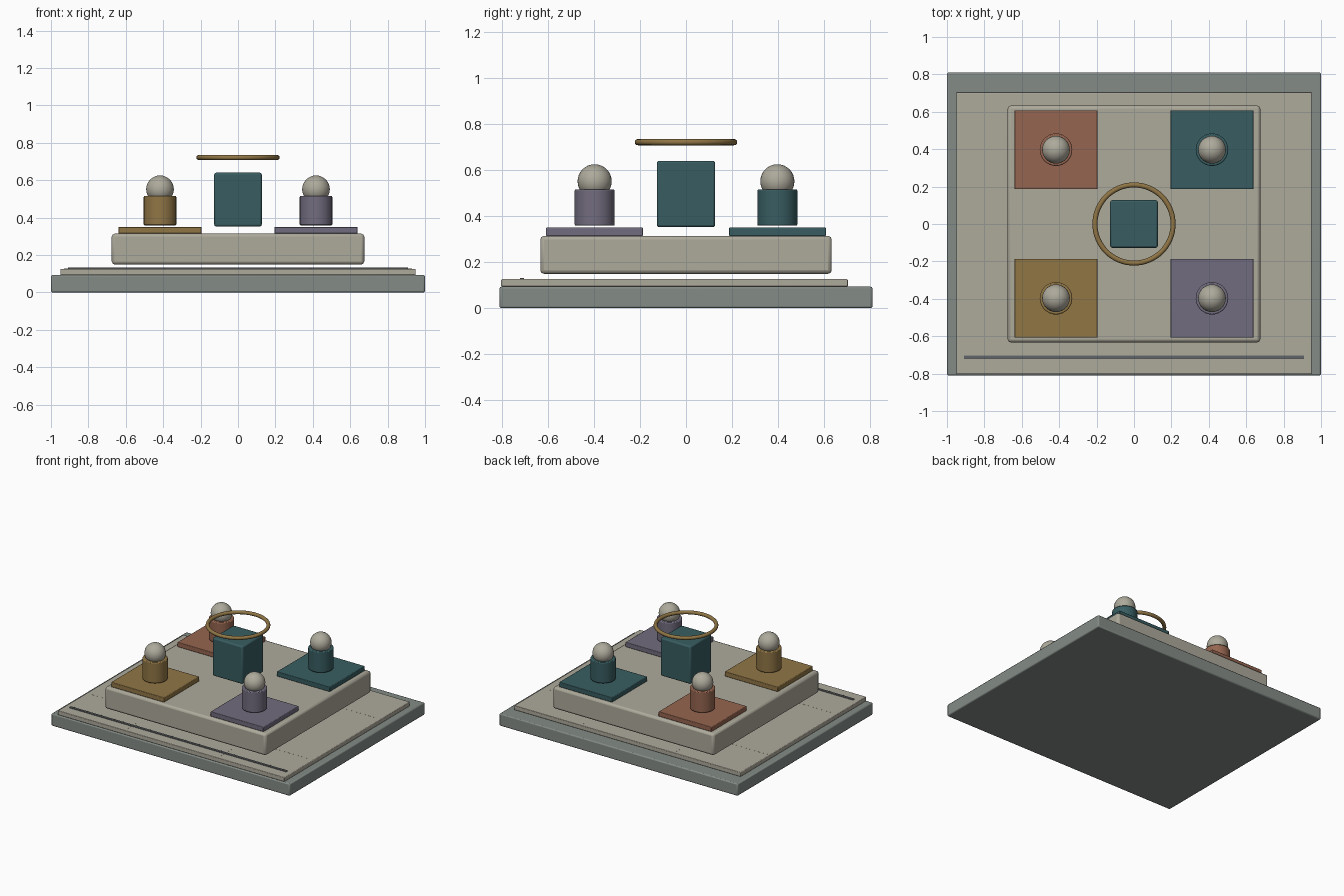
import bpy
from math import radians

if "Cube" in bpy.data.objects:
    bpy.data.objects.remove(bpy.data.objects["Cube"])


def material(name, rgb):
    m = bpy.data.materials.new(name)
    m.diffuse_color = (*rgb, 1)
    m.use_nodes = True
    m.node_tree.nodes["Principled BSDF"].inputs["Base Color"].default_value = m.diffuse_color
    return m


SLATE = material("slate", (0.23, 0.26, 0.24))
STONE = material("stone", (0.42, 0.40, 0.33))
DARK = material("dark", (0.12, 0.13, 0.14))
OCHRE = material("ochre", (0.28, 0.18, 0.06))
VIOLET = material("violet", (0.17, 0.15, 0.21))
TEAL = material("teal", (0.04, 0.11, 0.12))
CLAY = material("clay", (0.30, 0.13, 0.08))


def finish(name, mat, bevel=0.0, segments=2):
    ob = bpy.context.object
    ob.name = name
    ob.data.materials.append(mat)
    if bevel:
        mod = ob.modifiers.new("bevel", 'BEVEL')
        mod.width = bevel
        mod.segments = segments
        mod.limit_method = 'ANGLE'
    bpy.ops.object.shade_smooth_by_angle(angle=radians(35))
    return ob


def box(name, mat, x, y, z, bevel=0.0):
    """Box from (min, max) ranges on each axis."""
    spans = (x, y, z)
    bpy.ops.mesh.primitive_cube_add(size=1, location=[(a + b) / 2 for a, b in spans])
    bpy.context.object.scale = [b - a for a, b in spans]
    bpy.ops.object.transform_apply(location=False, rotation=False, scale=True)
    return finish(name, mat, bevel)


# Base, and the floor plate shifted towards the front
box("base", SLATE, (-1, 1), (-0.81, 0.81), (0, 0.093), 0.008)
box("floor_plate", STONE, (-0.95, 0.95), (-0.803, 0.703), (0.093, 0.126), 0.004)

# Thin floor seams and the raised front strip
for i, s in enumerate((-1, 1)):
    box(f"seam_long_{i}", STONE, (-0.93, 0.93), (s * 0.405 - 0.0525, s * 0.405 - 0.0475), (0.12, 0.1265))
    box(f"seam_cross_{i}", STONE, (s * 0.39 - 0.0025, s * 0.39 + 0.0025), (-0.79, 0.69), (0.12, 0.1265))
box("front_strip", DARK, (-0.91, 0.91), (-0.722, -0.703), (0.12, 0.132), 0.002)

# Raised platform
box("platform", STONE, (-0.675, 0.675), (-0.633, 0.633), (0.149, 0.314), 0.016)

# Four corner pads, each with a ball-topped peg
corners = [("front_left", -1, -1, OCHRE), ("front_right", 1, -1, VIOLET),
           ("back_left", -1, 1, CLAY), ("back_right", 1, 1, TEAL)]
for tag, sx, sy, mat in corners:
    cx, cy = sx * 0.417, sy * 0.397
    box("pad_" + tag, mat, (cx - 0.222, cx + 0.222), (cy - 0.211, cy + 0.211), (0.314, 0.35), 0.004)
    bpy.ops.mesh.primitive_cylinder_add(vertices=32, radius=0.087, depth=0.158,
                                        location=(cx, cy, 0.437))
    finish("peg_" + tag, mat, 0.006)
    bpy.ops.mesh.primitive_uv_sphere_add(segments=32, ring_count=16, radius=0.074,
                                         location=(cx, cy, 0.551))
    finish("ball_" + tag, STONE)

# Central block and floating ring
box("centre_block", TEAL, (-0.127, 0.127), (-0.127, 0.127), (0.352, 0.64), 0.01)
bpy.ops.mesh.primitive_torus_add(major_radius=0.209, minor_radius=0.0135, major_segments=64,
                                 minor_segments=12, location=(0, 0, 0.721))
finish("halo_ring", OCHRE)
